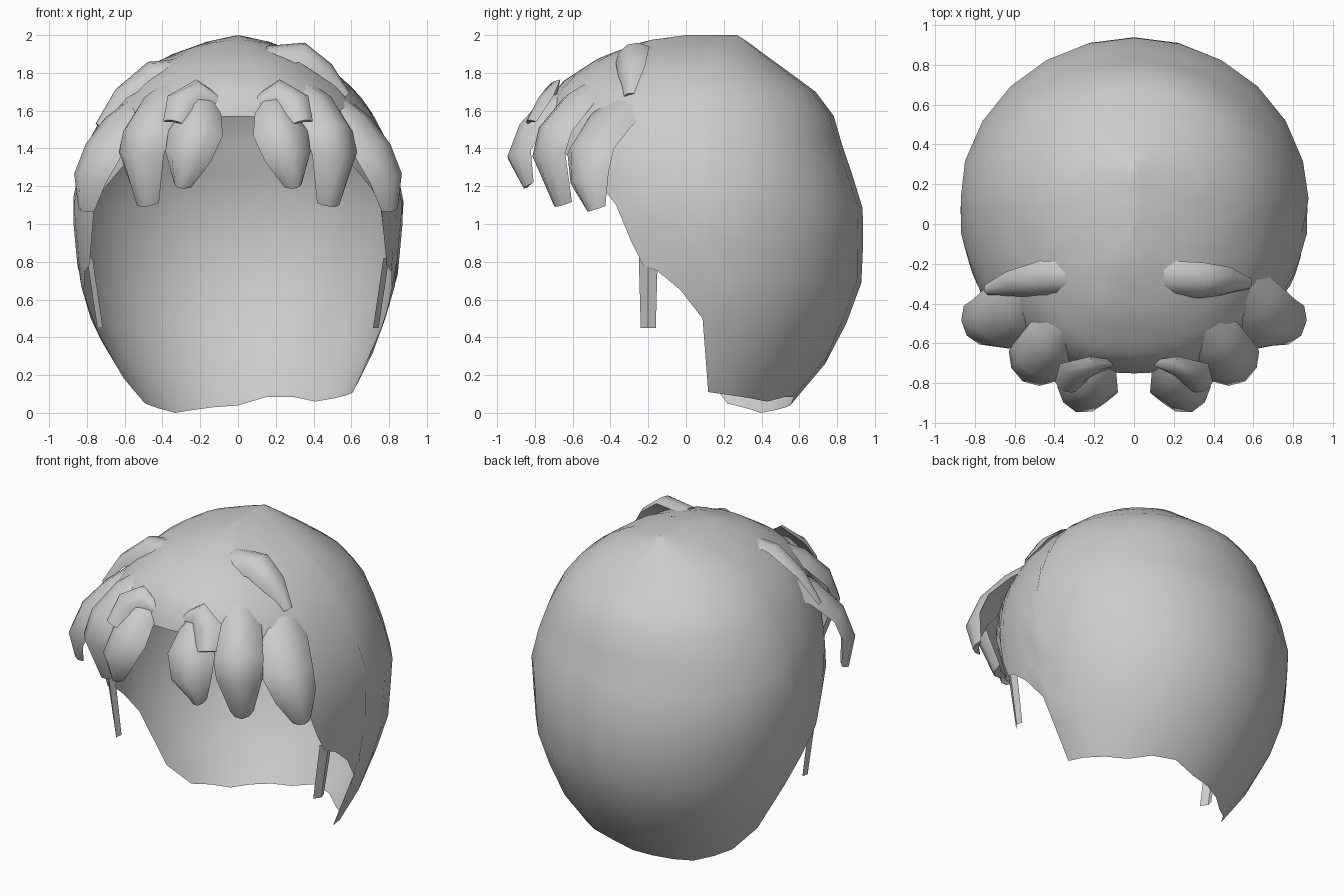
import bpy, bmesh, math
from mathutils import Vector

if "Cube" in bpy.data.objects:
    bpy.data.objects.remove(bpy.data.objects["Cube"])


def interp(table, v):
    """Piecewise linear lookup in rows of (key, values...)."""
    if v <= table[0][0]:
        return table[0][1:]
    for a, b in zip(table, table[1:]):
        if v <= b[0]:
            f = (v - a[0]) / (b[0] - a[0])
            return [p + (q - p) * f for p, q in zip(a[1:], b[1:])]
    return table[-1][1:]


def finish(name, bm, angle=50):
    bmesh.ops.remove_doubles(bm, verts=bm.verts, dist=0.001)
    bmesh.ops.recalc_face_normals(bm, faces=bm.faces)
    me = bpy.data.meshes.new(name)
    bm.to_mesh(me)
    bm.free()
    ob = bpy.data.objects.new(name, me)
    bpy.context.collection.objects.link(ob)
    bpy.ops.object.select_all(action='DESELECT')
    ob.select_set(True)
    bpy.context.view_layer.objects.active = ob
    bpy.ops.object.shade_smooth_by_angle(angle=math.radians(angle))
    return ob


# Horizontal sections: height, half width, back y, front y
SECTIONS = [(0.0, .47, .52, -.3), (.1, .55, .60, -.35), (.31, .69, .78, -.5),
            (.5, .78, .86, -.6), (.72, .845, .94, -.66), (1.1, .88, .935, -.74),
            (1.35, .83, .85, -.77), (1.5, .76, .80, -.77), (1.64, .68, .765, -.73),
            (1.75, .58, .62, -.66), (1.88, .40, .44, -.46), (1.97, .15, .32, -.22),
            (2.0, 0, .27, 0)]
# Lower edge of the face opening: degrees from the back, height
HEM = [(88, .11), (91, .5), (100, .65), (109, .75), (115, .78), (119, .9), (124, 1.1),
       (130, 1.2), (138, 1.3), (155, 1.42), (172, 1.57), (180, 1.57)]
# Uneven nape edge: signed degrees from the back, height
NAPE = [(-88, .18), (-75, .05), (-45, 0), (-15, .03), (0, .04), (20, .1), (45, .06), (88, .11)]
CY = 0.1


def shell_point(deg, z):
    w, yb, yf = interp(SECTIONS, z)
    c, s = math.cos(math.radians(deg)), math.sin(math.radians(deg))
    if s > 0:                                        # nape flares on one side
        w += 0.07 * max(0, 1 - z / .45)
    if c < 0:                                        # squarer temples
        s = math.copysign(abs(s) ** .78, s) if abs(s) > 1e-6 else 0
    return Vector((w * s, CY + c * ((yb - CY) if c > 0 else (CY - yf)), z))


# Hollow cap of hair, open at the face
half = [0, 15, 30, 45, 60, 75, 88, 91, 100, 109, 115, 119, 124, 130, 138, 146, 155, 164, 174, 180]
angles = half + [-a for a in half[-2:0:-1]]
ROWS = 14
bm = bmesh.new()
cols = []
for a in angles:
    z0 = interp(NAPE, a)[0] if abs(a) < 90 else interp(HEM, abs(a))[0]
    cols.append([bm.verts.new(shell_point(a, z0 + (2 - z0) * math.sin(k / ROWS * math.pi / 2)))
                 for k in range(ROWS + 1)])
for i, c in enumerate(cols):
    d = cols[(i + 1) % len(cols)]
    for k in range(ROWS):
        bm.faces.new((c[k], d[k], d[k + 1], c[k + 1]))
finish("hair_cap", bm)


def lock(name, path, widths, depth=.07, side=1):
    """Tapered strand: arched section swept along a path over the head."""
    pts = [Vector((p[0] * side, p[1], p[2])) for p in path]
    bm = bmesh.new()
    rings = []
    for i, p in enumerate(pts):
        tan = (pts[min(i + 1, len(pts) - 1)] - pts[max(i - 1, 0)]).normalized()
        out = p - Vector((0, CY, 1.2))
        out = (out - tan * out.dot(tan)).normalized()
        across = tan.cross(out)
        d = depth * min(1, widths[i] / .1)
        rings.append([bm.verts.new(p + across * widths[i] * u + out * d * (h - 1))
                      for u, h in ((-1, 0), (-.6, .7), (0, 1), (.6, .7), (1, 0), (0, .25))])
    for r, s in zip(rings, rings[1:]):
        for j in range(6):
            k = (j + 1) % 6
            bm.faces.new((r[j], r[k], s[k], s[j]))
    bm.faces.new(rings[0])
    bm.faces.new(rings[-1][::-1])
    finish(name, bm)


# Mirrored fringe: centre path from the buried root, and half widths
FRINGE = {
    "inner_fringe": ([(.18, -.60, 1.72), (.21, -.76, 1.66), (.24, -.88, 1.53),
                      (.29, -.945, 1.36), (.31, -.86, 1.19)], (.08, .11, .15, .13, .05), .09),
    "middle_fringe": ([(.30, -.44, 1.80), (.43, -.62, 1.69), (.52, -.75, 1.53),
                       (.56, -.79, 1.36), (.51, -.69, 1.09)], (.10, .14, .15, .14, .07), .09),
    "outer_fringe": ([(.50, -.28, 1.72), (.65, -.44, 1.59), (.76, -.55, 1.43),
                      (.84, -.56, 1.25), (.835, -.50, 1.07)], (.14, .16, .16, .13, .06), .08),
    "fringe_flap": ([(.09, -.71, 1.65), (.20, -.74, 1.72), (.31, -.78, 1.67), (.35, -.84, 1.55)],
                    (.03, .08, .09, .06), .05),
}
for name, (path, widths, depth) in FRINGE.items():
    for side, tag in ((1, "right"), (-1, "left")):
        lock(f"{name}_{tag}", path, widths, depth, side)

# Loose locks on the crown, placed differently on each side
lock("crown_lock_right", [(.15, -.30, 1.93), (.35, -.31, 1.95), (.49, -.31, 1.84), (.59, -.31, 1.69)],
     (.10, .10, .08, .03), .06)
lock("crown_lock_left", [(-.32, -.30, 1.86), (-.47, -.30, 1.85), (-.64, -.32, 1.71), (-.75, -.34, 1.53)],
     (.09, .10, .07, .03), .06)

# Thin folded sideburns hanging in front of the ears
for side, tag in ((1, "right"), (-1, "left")):
    bm = bmesh.new()
    rows = [[bm.verts.new((side * (x + dx), y + dy, z)) for dx, dy in ((-.03, -s), (0, 0), (-.01, s))]
            for x, y, z, s in ((.80, -.20, .82, .05), (.745, -.20, .45, .04))]
    for r, s in zip(rows, rows[1:]):
        for j in range(2):
            bm.faces.new((r[j], r[j + 1], s[j + 1], s[j]))
    finish(f"sideburn_{tag}", bm, 30)
